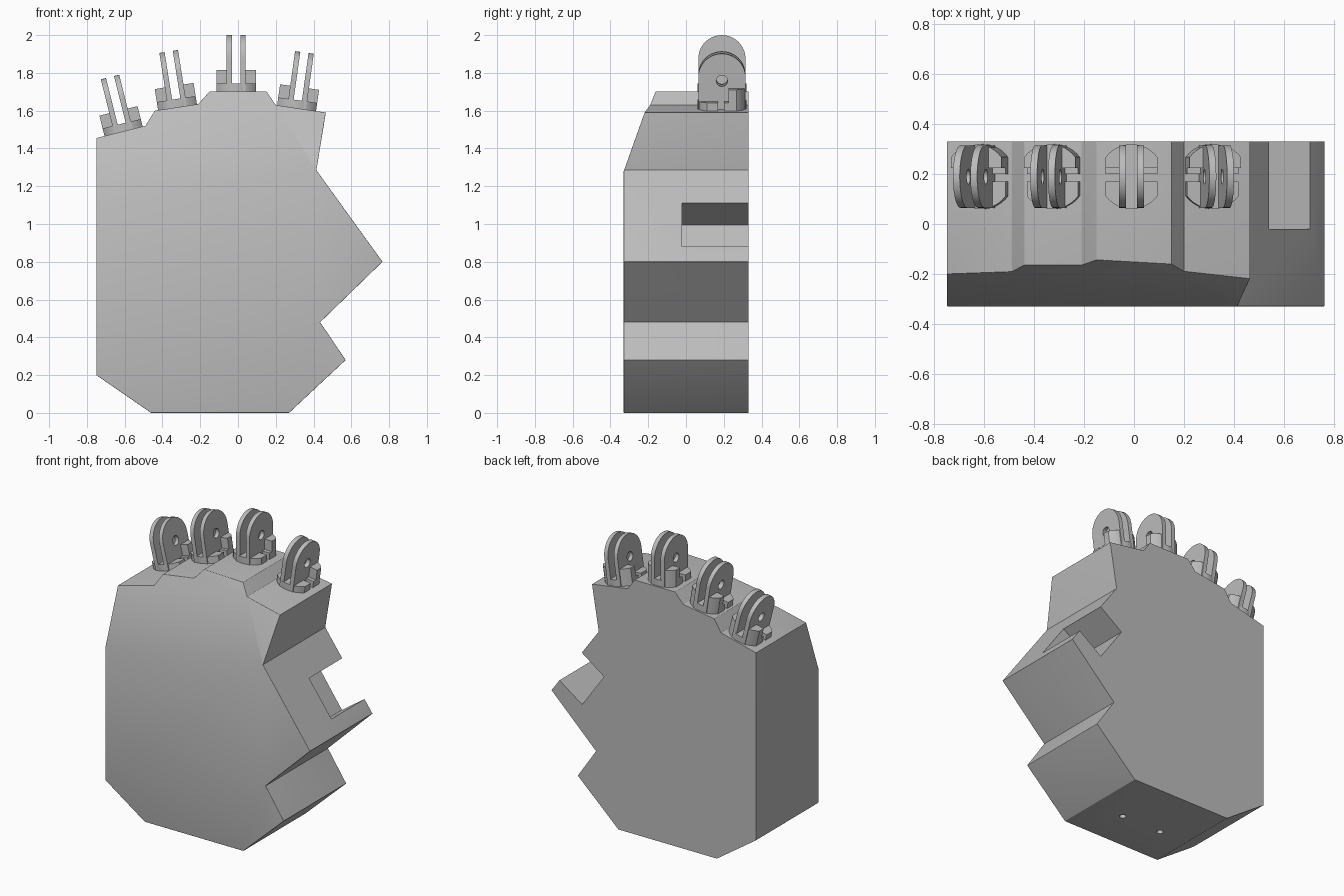
import bpy, bmesh
from math import radians, cos, sin, pi
from mathutils import Matrix, Vector

cube = bpy.data.objects.get("Cube")
if cube:
    bpy.data.objects.remove(cube, do_unlink=True)

grey = bpy.data.materials.new("matte grey")
grey.use_nodes = True
grey.diffuse_color = (0.5, 0.5, 0.5, 1)
grey.node_tree.nodes["Principled BSDF"].inputs["Base Color"].default_value = (0.5, 0.5, 0.5, 1)


def make_object(name, bm):
    bmesh.ops.recalc_face_normals(bm, faces=bm.faces)
    mesh = bpy.data.meshes.new(name)
    bm.to_mesh(mesh)
    bm.free()
    mesh.materials.append(grey)
    obj = bpy.data.objects.new(name, mesh)
    bpy.context.collection.objects.link(obj)
    return obj


def extrude_profile(bm, points, offset):
    face = bm.faces.new([bm.verts.new(p) for p in points])
    out = bmesh.ops.extrude_face_region(bm, geom=[face], use_keep_orig=True)
    moved = [v for v in out["geom"] if isinstance(v, bmesh.types.BMVert)]
    bmesh.ops.translate(bm, verts=moved, vec=offset)


def slice_off(bm, point, normal):
    """Remove everything on the normal side and cap the cut."""
    out = bmesh.ops.bisect_plane(bm, geom=bm.verts[:] + bm.edges[:] + bm.faces[:],
                                 plane_co=point, plane_no=normal, clear_outer=True)
    edges = [e for e in out["geom_cut"] if isinstance(e, bmesh.types.BMEdge)]
    bmesh.ops.contextual_create(bm, geom=edges)


def apply_modifier(obj, kind, **settings):
    mod = obj.modifiers.new(kind.title(), kind)
    for key, value in settings.items():
        setattr(mod, key, value)
    bpy.ops.object.select_all(action="DESELECT")
    bpy.context.view_layer.objects.active = obj
    obj.select_set(True)
    bpy.ops.object.modifier_apply(modifier=mod.name)


def cut(obj, cutter):
    apply_modifier(obj, "BOOLEAN", object=cutter, operation="DIFFERENCE", solver="EXACT")
    bpy.data.objects.remove(cutter, do_unlink=True)


def cylinder(radius, depth, matrix, name="cutter"):
    bm = bmesh.new()
    bmesh.ops.create_cone(bm, cap_ends=True, segments=24, radius1=radius, radius2=radius,
                          depth=depth, matrix=matrix)
    return make_object(name, bm)


def smooth(obj):
    bpy.ops.object.select_all(action="DESELECT")
    bpy.context.view_layer.objects.active = obj
    obj.select_set(True)
    bpy.ops.object.shade_smooth_by_angle(angle=radians(30))


# Palm: outline extruded front to back, with the upper front sloped away
BACK, FRONT = 0.33, -0.33
outline = [(-0.75, 0.2), (-0.75, 1.455), (-0.49, 1.52), (-0.44, 1.6), (-0.21, 1.635),
           (-0.15, 1.702), (0.15, 1.702), (0.2, 1.63), (0.465, 1.59), (0.415, 1.285),
           (0.765, 0.8), (0.435, 0.48), (0.57, 0.28), (0.27, 0), (-0.46, 0)]
bm = bmesh.new()
extrude_profile(bm, [(x, FRONT, z) for x, z in outline], (0, BACK - FRONT, 0))
bmesh.ops.recalc_face_normals(bm, faces=bm.faces)
slope = 0.365
slice_off(bm, Vector((0, FRONT, 1.215)), Vector((-0.154 * slope, -1, slope)))

# Round the front rim and front-to-back edges; the back rim and the fold stay sharp
weight = bm.edges.layers.float.new("bevel_weight_edge")
for edge in bm.edges:
    a, b = (v.co for v in edge.verts)
    mid = (a + b) / 2
    at_back = min(a.y, b.y) > BACK - 0.01
    fold = abs(a.y - FRONT) < 0.01 and abs(b.y - FRONT) < 0.01 and min(a.z, b.z) > 1.05
    waist = a.z > 1.2 and b.z > 1.2 and mid.z < 1.3 and mid.x > 0.4
    if at_back or fold or waist:
        continue
    notch = abs(a.z - 0.48) < 0.01 and abs(b.z - 0.48) < 0.01
    edge[weight] = 0.3 if notch else (0.5 if mid.z > 1.3 else 1)
palm = make_object("palm", bm)
apply_modifier(palm, "BEVEL", limit_method="WEIGHT", width=0.055, segments=5)

# Thumb socket: pocket in the slanted side, open at the back
bm = bmesh.new()
top, low = Vector((0.54, 0, 1.11)), Vector((0.703, 0, 0.88))
inward = Vector((-0.82, 0, -0.58))
corners = [top - inward * 0.1, low - inward * 0.1, low + inward * 0.2, top + inward * 0.2]
extrude_profile(bm, [(c.x, -0.02, c.z) for c in corners], (0, 0.5, 0))
cut(palm, make_object("cutter", bm))

# Cord holes in the underside
for x in (0.04, -0.255):
    cut(palm, cylinder(0.02, 0.3, Matrix.Translation((x, -0.06, 0))))
smooth(palm)


# Knuckle hinge, built at the origin
def base_piece(bm, y0, y1, x0, x1, z0, z1):
    part = bmesh.new()
    bmesh.ops.create_cone(part, cap_ends=True, segments=40, radius1=0.13, radius2=0.13,
                          depth=z1 - z0, matrix=Matrix.Translation((0, 0, (z0 + z1) / 2)))
    for point, normal in (((0, y0, 0), (0, -1, 0)), ((0, y1, 0), (0, 1, 0)),
                          ((x0, 0, 0), (-1, 0, 0)), ((x1, 0, 0), (1, 0, 0))):
        slice_off(part, Vector(point), Vector(normal))
    temp = bpy.data.meshes.new("temp")
    part.to_mesh(temp)
    part.free()
    bm.from_mesh(temp)
    bpy.data.meshes.remove(temp)


bm = bmesh.new()
base_piece(bm, -0.14, -0.02, -0.104, 0.104, -0.04, 0.045)
base_piece(bm, 0.01, 0.14, -0.104, 0.104, -0.04, 0.045)
base_piece(bm, -0.02, 0.01, -0.05, 0.05, -0.04, 0.045)
for x0, x1 in ((-0.104, -0.05), (0.05, 0.104)):
    base_piece(bm, 0.035, 0.14, x0, x1, 0.045, 0.115)
hinge_base = make_object("knuckle_base", bm)

bm = bmesh.new()
arch = [(-0.125, 0), (0.125, 0)]
arch += [(0.125 * cos(pi * i / 20), 0.175 + 0.125 * sin(pi * i / 20)) for i in range(21)]
for x in (-0.05, 0.022):
    extrude_profile(bm, [(x, y, z) for y, z in arch], (0.028, 0, 0))
prongs = make_object("knuckle_prongs", bm)
cut(prongs, cylinder(0.03, 0.3, Matrix.Translation((0, 0, 0.155)) @ Matrix.Rotation(pi / 2, 4, "Y")))
smooth(hinge_base)
smooth(prongs)

# Four knuckles, each leaning with its part of the palm edge
knuckles = [("little", -0.605, 1.487, -14), ("ring", -0.32, 1.617, -9),
            ("middle", -0.01, 1.70, 0), ("index", 0.31, 1.611, 8)]
for finger, x, z, lean in knuckles:
    place = Matrix.Translation((x, 0.19, z)) @ Matrix.Rotation(radians(lean), 4, "Y")
    for source in (hinge_base, prongs):
        part = bpy.data.objects.new(finger + "_" + source.name, source.data)
        bpy.context.collection.objects.link(part)
        part.matrix_world = place
for source in (hinge_base, prongs):
    bpy.data.objects.remove(source, do_unlink=True)
